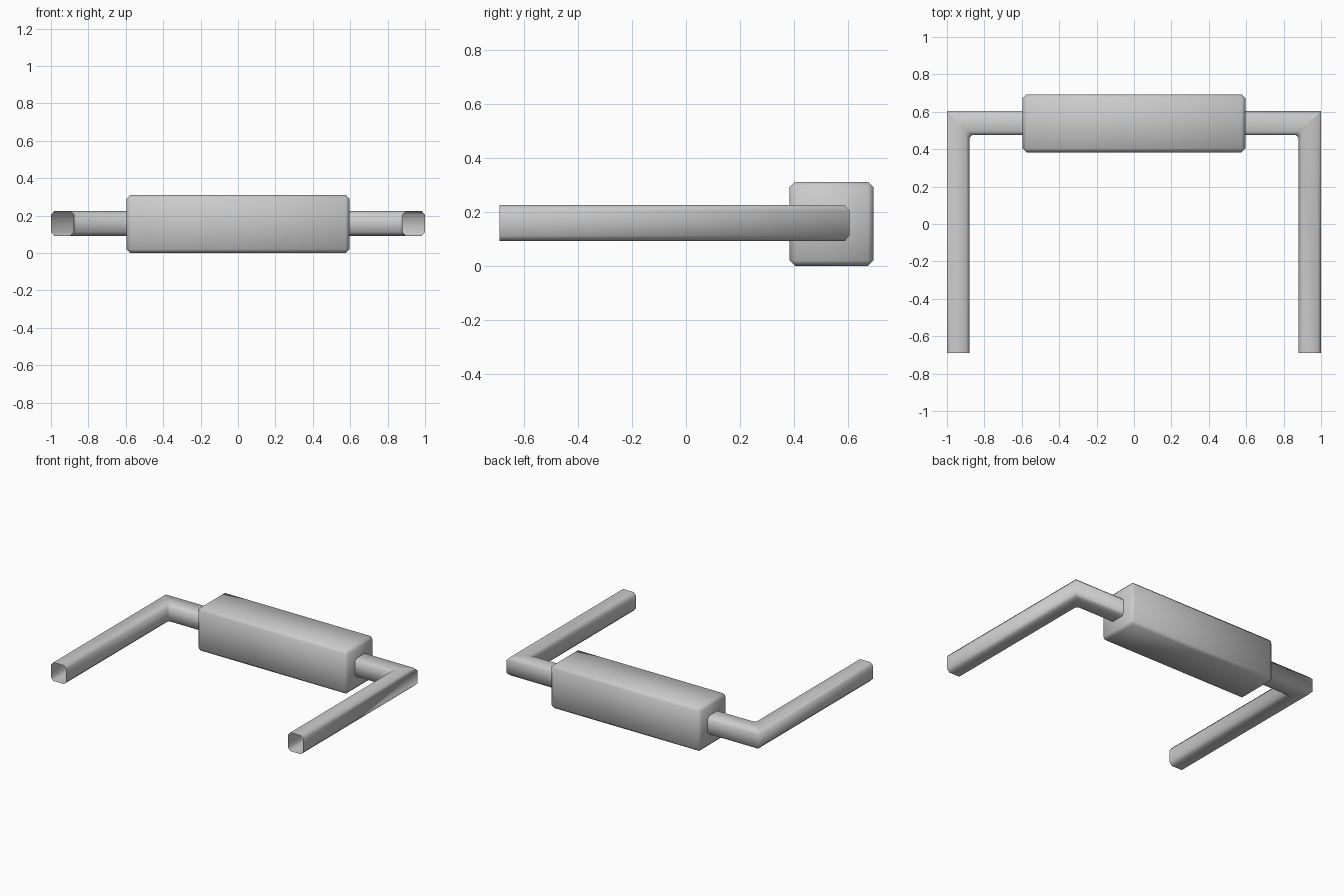
import bpy, bmesh
from mathutils import Vector

if "Cube" in bpy.data.objects:
    bpy.data.objects.remove(bpy.data.objects["Cube"])


def make_object(name, bm):
    bmesh.ops.recalc_face_normals(bm, faces=bm.faces)
    for f in bm.faces:
        f.smooth = True
    mesh = bpy.data.meshes.new(name)
    bm.to_mesh(mesh)
    bm.free()
    obj = bpy.data.objects.new(name, mesh)
    bpy.context.collection.objects.link(obj)
    return obj


# Handle tube: chamfered section swept round a U, ends left open
Z0, Z1, C = 0.092, 0.225, 0.02
T = 0.15
section = [(0, Z0 + C), (T, Z0), (1 - T, Z0), (1, Z0 + C),
           (1, Z1 - C), (1 - T, Z1), (T, Z1), (0, Z1 - C)]
# inner and outer edge of the U at each station (right half)
right = [((0.88, -0.69), (1.0, -0.69)),
         ((0.88, 0.46), (1.0, 0.605)),
         ((0.865, 0.475), (1.0, 0.605))]
left = [tuple((-x, y) for x, y in pair) for pair in reversed(right)]

bm = bmesh.new()
rings = []
for inner, outer in right + left:
    a, b = Vector(inner), Vector(outer)
    ring = []
    for t, z in section:
        p = a.lerp(b, t)
        ring.append(bm.verts.new((p.x, p.y, z)))
    rings.append(ring)
n = len(section)
for r0, r1 in zip(rings, rings[1:]):
    for i in range(n):
        j = (i + 1) % n
        bm.faces.new((r0[i], r0[j], r1[j], r1[i]))
bmesh.ops.remove_doubles(bm, verts=bm.verts, dist=0.001)
make_object("handle_tube", bm)

# Grip: long block with chamfered edges
bm = bmesh.new()
bmesh.ops.create_cube(bm, size=1)
for v in bm.verts:
    v.co = Vector((v.co.x * 1.19, 0.538 + v.co.y * 0.31, 0.156 + v.co.z * 0.311))
bmesh.ops.bevel(bm, geom=bm.edges[:], offset=0.02, offset_type='OFFSET',
                segments=1, affect='EDGES', profile=0.5)
make_object("grip", bm)
